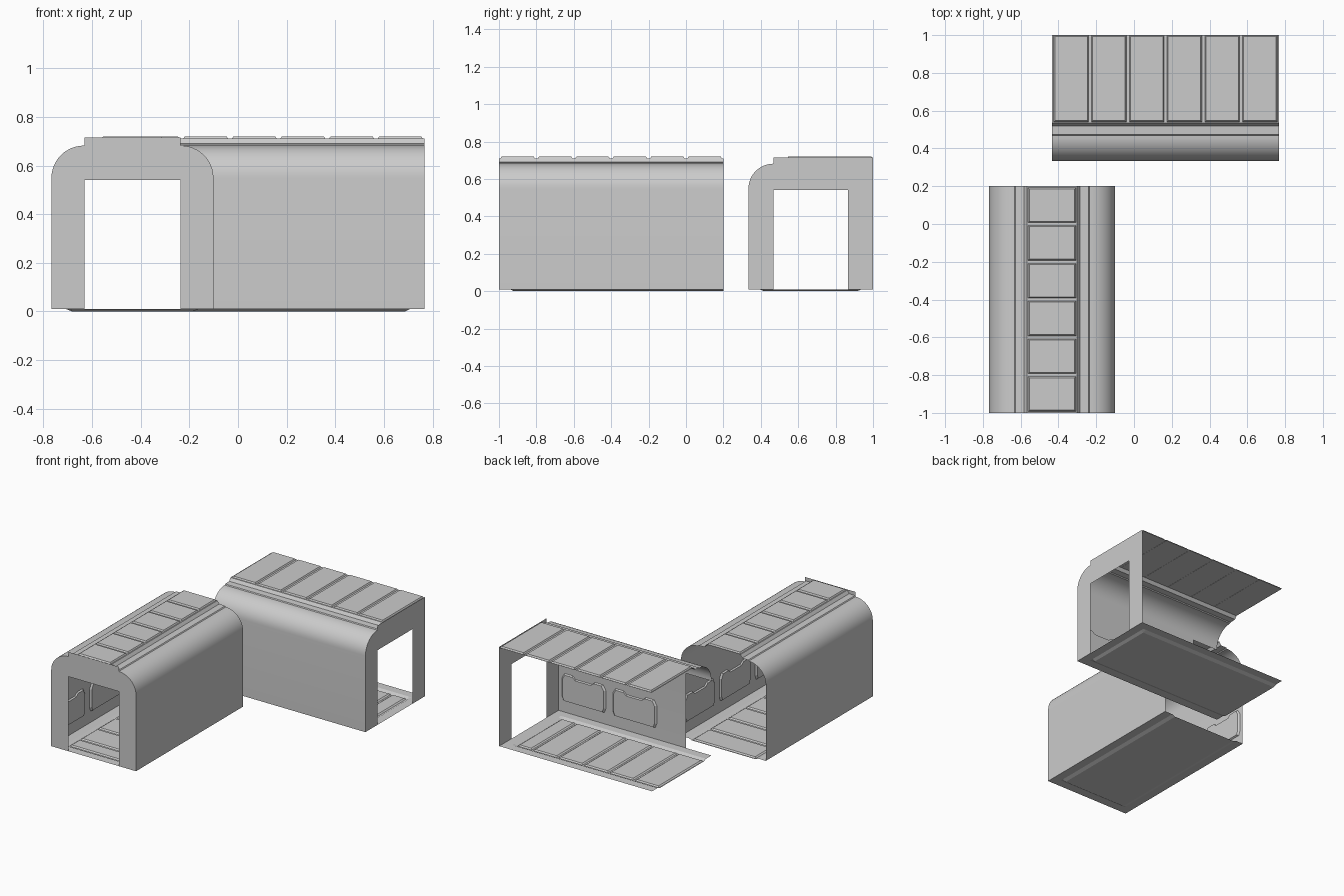
import bpy, bmesh
from math import sin, cos, pi

if "Cube" in bpy.data.objects:
    bpy.data.objects.remove(bpy.data.objects["Cube"])

# Local frame for each corridor: u = across from the curved wall,
# v = distance from the end frame, z = up
W, L = 0.666, 1.2
def place_hall(u, v, z): return (-0.767 + u, -1 + v, z)
def place_room(u, v, z): return (0.767 - v, 0.334 + u, z)

def make(name, place, verts, faces, smooth=False):
    me = bpy.data.meshes.new(name)
    me.from_pydata([place(*p) for p in verts], [], faces)
    bm = bmesh.new()
    bm.from_mesh(me)
    bmesh.ops.recalc_face_normals(bm, faces=bm.faces)
    bm.to_mesh(me)
    bm.free()
    ob = bpy.data.objects.new(name, me)
    bpy.context.collection.objects.link(ob)
    if smooth:
        bpy.ops.object.select_all(action='DESELECT')
        ob.select_set(True)
        bpy.context.view_layer.objects.active = ob
        bpy.ops.object.shade_smooth_by_angle(angle=0.5)
    return ob

def sweep(name, place, profile, spans):
    """Extrude an open (u, z) profile over separate (v0, v1) spans."""
    verts, faces, n = [], [], len(profile)
    for v0, v1 in spans:
        b = len(verts)
        verts += [(u, v0, z) for u, z in profile] + [(u, v1, z) for u, z in profile]
        faces += [(b + i, b + i + 1, b + n + i + 1, b + n + i) for i in range(n - 1)]
    return make(name, place, verts, faces, True)

def loft(name, place, pairs):
    """Closed raised panels, each from a base outline to a top outline."""
    verts, faces = [], []
    for base, top in pairs:
        b, n = len(verts), len(base)
        verts += base + top
        faces += [tuple(range(b + n, b + 2 * n)), tuple(range(b, b + n))]
        for i in range(n):
            j = (i + 1) % n
            faces.append((b + i, b + j, b + n + j, b + n + i))
    return make(name, place, verts, faces)

def rect(u0, u1, v0, v1, z, d=0):
    return [(u0 + d, v0 + d, z), (u1 - d, v0 + d, z), (u1 - d, v1 - d, z), (u0 + d, v1 - d, z)]

def mirror(profile): return [(W - u, z) for u, z in reversed(profile)]

# Cross-section of the curved wall and the step up to the roof
arc = [(0.135 - 0.135 * cos(t * pi / 24), 0.55 + 0.132 * sin(t * pi / 24)) for t in range(13)]
wall = [(0, 0.01)] + arc
step = [(0.135, 0.682), (0.14, 0.688), (0.185, 0.69), (0.2, 0.711)]
thirds = [(i * 0.4, i * 0.4 + 0.4) for i in range(3)]

def end_frame(name, place, far_side):
    outline = wall + [(0.135, 0.715)] + far_side
    outline += [(0.531, 0.01), (0.531, 0.54), (0.135, 0.54), (0.135, 0.01)]
    make(name, place, [(u, 0, z) for u, z in outline], [tuple(range(len(outline)))])

def roof_tiles(name, place, u0, u1):
    pairs = []
    for k in range(6):
        a, b = k * 0.2 + 0.006, k * 0.2 + 0.194
        pairs.append((rect(u0, u1, a, b, 0.708), rect(u0, u1, a, b, 0.720, 0.008)))
    loft(name, place, pairs)

def floor(name, place, u_low, u_high):
    # Shallow tray, raised along the sides and at the framed end
    us = [0, u_low - 0.025, u_low, u_high, u_high + 0.025, W]
    vs = [0, 0.06, 0.08, L]
    verts = [(u, v, 0.0 if 1 < i < 4 and j > 1 else 0.01)
             for j, v in enumerate(vs) for i, u in enumerate(us)]
    faces = [(j * 6 + i, j * 6 + i + 1, j * 6 + i + 7, j * 6 + i + 6)
             for j in range(3) for i in range(5)]
    make(name, place, verts, faces)
    tiles = []
    for k in range(6):
        a, b = k * 0.2 + 0.006, k * 0.2 + 0.194
        if k == 0:
            a = 0.085
        tiles.append((rect(u_low, u_high, a, b, 0.001), rect(u_low, u_high, a, b, 0.008, 0.01)))
    loft(name + "_tiles", place, tiles)

def wall_panels(name, place, spans, flip=False):
    # Notched relief panels on the inner face of the wall
    shape = [(0.1, 0.09), (0.9, 0.09), (0.93, 0.12), (0.93, 0.25), (0.88, 0.285), (0.72, 0.285),
             (0.66, 0.265), (0.34, 0.265), (0.28, 0.285), (0.12, 0.285), (0.07, 0.25), (0.07, 0.12)]
    pairs = []
    for v0, v1 in spans:
        rings = []
        for depth, s in ((0.001, 1), (0.012, 0.94)):
            u = W - depth if flip else depth
            rings.append([(u, v0 + (v1 - v0) * (0.5 + (p - 0.5) * s), 0.187 + (z - 0.187) * s)
                          for p, z in shape])
        pairs.append(rings)
    loft(name, place, pairs)

# Straight hall: both walls curved, far end open
sweep("hall_left_wall", place_hall, wall, thirds)
sweep("hall_right_wall", place_hall, mirror(wall), thirds)
sweep("hall_roof", place_hall, step + mirror(step), [(0, L)])
roof_tiles("hall_roof_tiles", place_hall, 0.205, W - 0.205)
end_frame("hall_end_frame", place_hall, mirror(wall + [(0.135, 0.715)]))
floor("hall_floor", place_hall, 0.085, W - 0.085)
wall_panels("hall_left_panels", place_hall, thirds)
wall_panels("hall_right_panels", place_hall, thirds, True)

# Room side: one curved wall with a half doorway, back left open
sweep("room_wall", place_room, wall, thirds[:2] + [(0.8, 1.0)])
sweep("room_door_header", place_room, [(0, 0.54)] + arc, [(1.0, L)])
sweep("room_roof", place_room, step + [(W, 0.711)], [(0, L)])
roof_tiles("room_roof_tiles", place_room, 0.205, W)
end_frame("room_end_frame", place_room, [(W, 0.715), (W, 0.01)])
floor("room_floor", place_room, 0.085, 0.58)
wall_panels("room_panels", place_room, thirds[:2])
